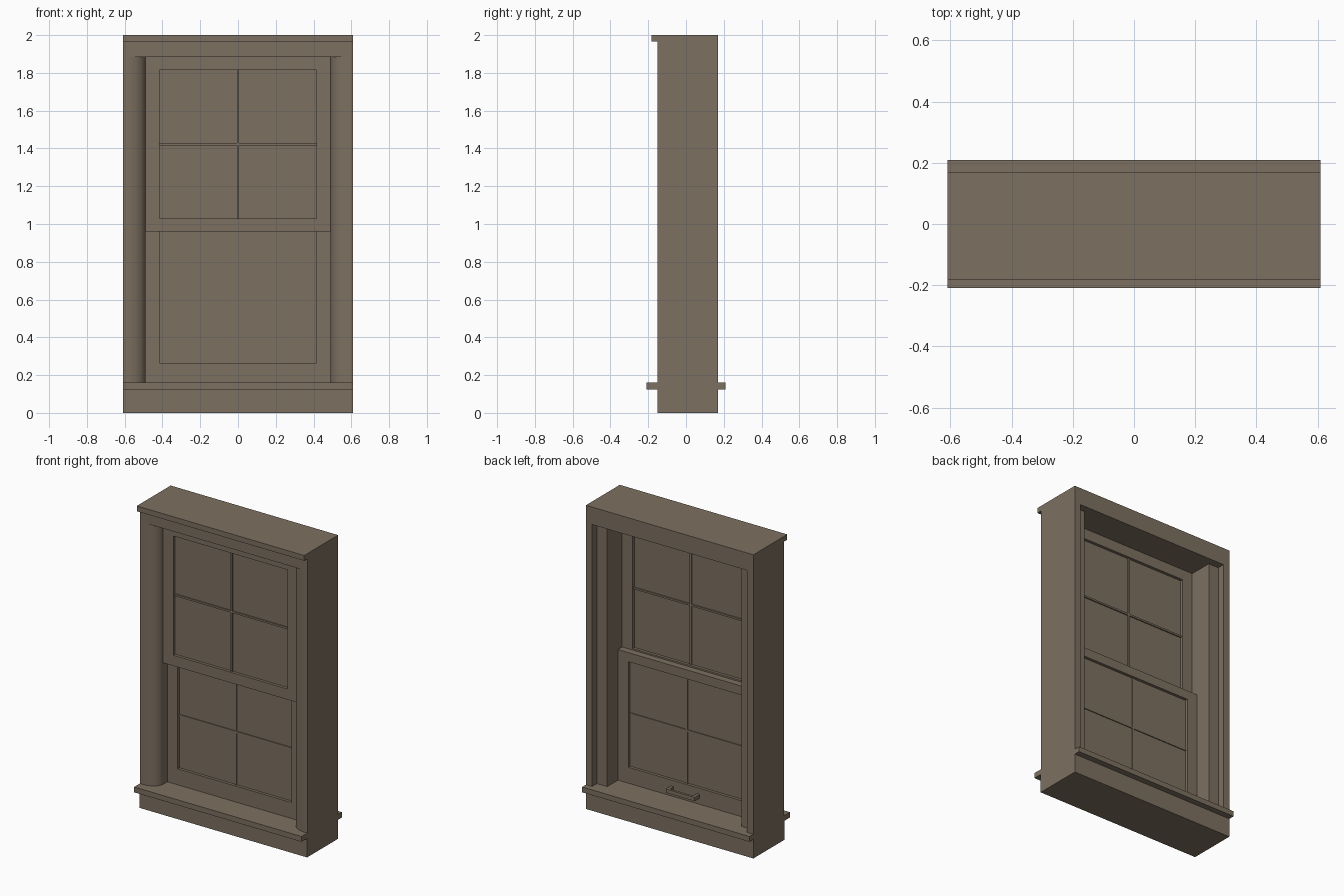
import bpy, bmesh, math

if "Cube" in bpy.data.objects:
    bpy.data.objects.remove(bpy.data.objects["Cube"])

mat = bpy.data.materials.new("taupe_paint")
mat.diffuse_color = (0.205, 0.162, 0.119, 1)
mat.use_nodes = True
mat.node_tree.nodes["Principled BSDF"].inputs["Base Color"].default_value = mat.diffuse_color


def finish(name, bm):
    bmesh.ops.recalc_face_normals(bm, faces=bm.faces)
    me = bpy.data.meshes.new(name)
    bm.to_mesh(me)
    bm.free()
    me.materials.append(mat)
    ob = bpy.data.objects.new(name, me)
    bpy.context.collection.objects.link(ob)
    return ob


def box(name, x0, x1, y0, y1, z0, z1):
    bm = bmesh.new()
    bmesh.ops.create_cube(bm, size=1)
    for v in bm.verts:
        v.co = (x1 if v.co.x > 0 else x0, y1 if v.co.y > 0 else y0, z1 if v.co.z > 0 else z0)
    return finish(name, bm)


def prism(name, pts, z0, z1):
    bm = bmesh.new()
    f = bm.faces.new([bm.verts.new((x, y, z0)) for x, y in pts])
    r = bmesh.ops.extrude_face_region(bm, geom=[f])
    for v in r["geom"]:
        if isinstance(v, bmesh.types.BMVert):
            v.co.z = z1
    return finish(name, bm)


W = 0.61      # half width
IN = 0.49     # half width of opening
Z0, Z1 = 0.16, 1.885

# Base block, sill and head
box("base_block", -W, W, -0.152, 0.17, 0, 0.125)
box("sill", -W, W, -0.21, 0.21, 0.125, Z0)
box("head", -W, W, -0.15, 0.17, Z1, 1.965)
box("head_cap", -W, W, -0.182, 0.17, 1.965, 2.0)

# Jambs: rounded outer casing, stepped on the inside
N = 14
arc = [(0.59 - 0.10 * math.sin(i / N * math.pi / 2), -0.08 - 0.07 * math.cos(i / N * math.pi / 2))
       for i in range(N + 1)]
profile = [(W, -0.15)] + arc + [(IN, 0.12), (0.565, 0.12), (0.565, 0.17), (W, 0.17)]
for side, s in (("left", -1), ("right", 1)):
    ob = prism(side + "_jamb", [(s * x, y) for x, y in profile], Z0, Z1)
    bpy.ops.object.select_all(action='DESELECT')
    ob.select_set(True)
    bpy.context.view_layer.objects.active = ob
    bpy.ops.object.shade_smooth_by_angle(angle=math.radians(30))


# Sash: stiles, rails, glass and glazing bars
def sash(name, y0, y1, z0, z1, g0, g1, bar):
    g = 0.415
    for side, s in (("left", -1), ("right", 1)):
        a, b = sorted((s * g, s * IN))
        box(f"{name}_{side}_stile", a, b, y0, y1, z0, z1)
    box(name + "_bottom_rail", -g, g, y0, y1, z0, g0)
    box(name + "_top_rail", -g, g, y0, y1, g1, z1)
    ym, zm = (y0 + y1) / 2, (g0 + g1) / 2
    box(name + "_glass", -g, g, ym - 0.003, ym + 0.003, g0, g1)
    box(name + "_vertical_bar", -0.006, 0.006, ym - bar, ym + bar, g0, g1)
    box(name + "_horizontal_bar", -g, g, ym - bar, ym + bar, zm - 0.006, zm + 0.006)


sash("upper_sash", -0.08, -0.036, 0.96, Z1, 1.03, 1.815, 0.011)
sash("lower_sash", -0.036, 0.008, Z0, 1.02, 0.265, 0.96, 0.009)

# Lift handle on the inside of the lower sash
for side, s in (("left", -1), ("right", 1)):
    a, b = sorted((s * 0.085, s * 0.105))
    box(side + "_handle_post", a, b, 0.008, 0.045, 0.2, 0.225)
box("handle_grip", -0.105, 0.105, 0.045, 0.06, 0.2, 0.225)
